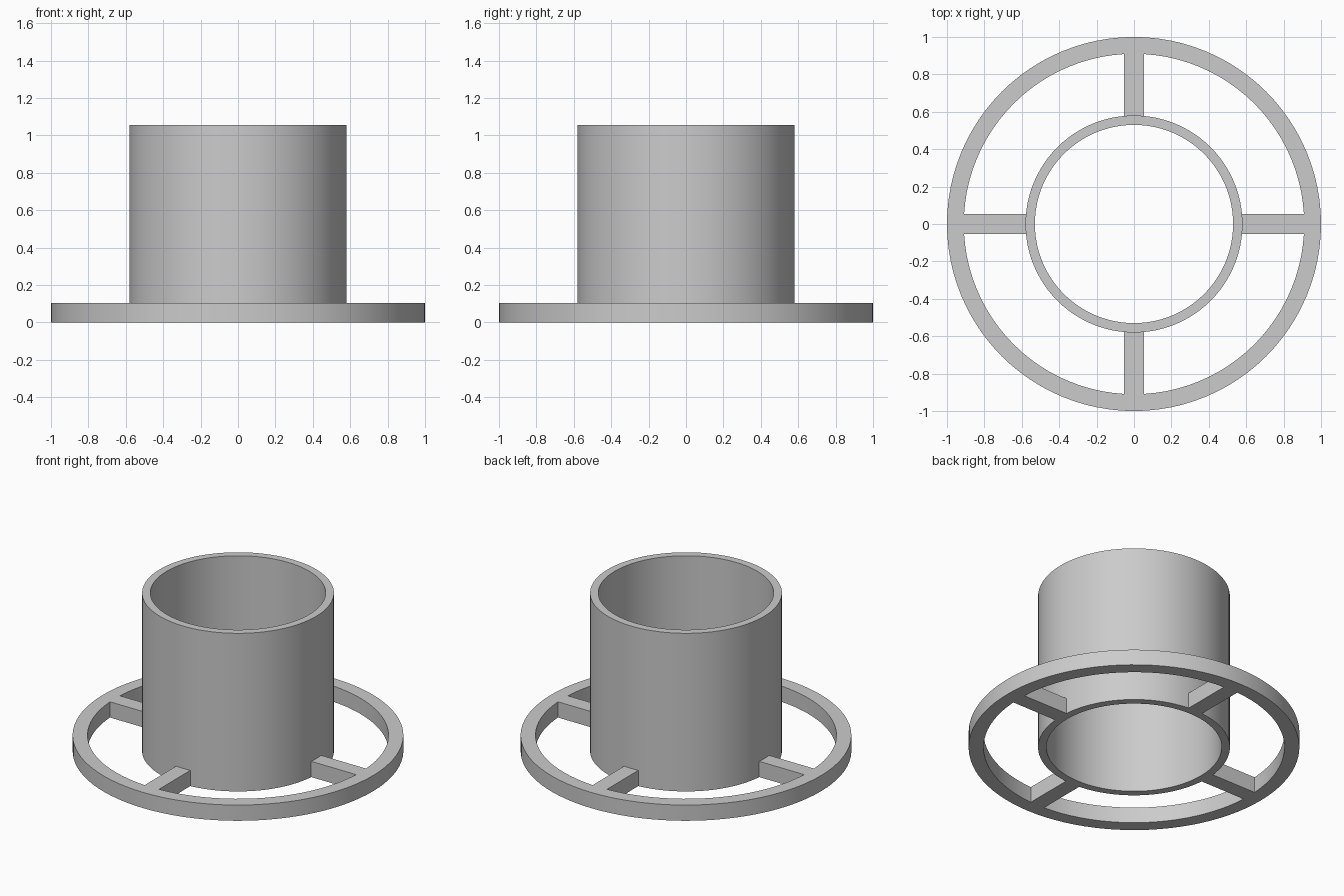
import bpy
import bmesh
from math import cos, sin, pi

SEGMENTS = 96
BASE_H = 0.105
TUBE_H = 1.055
TUBE_OUT, TUBE_IN = 0.58, 0.53
RIM_OUT, RIM_IN = 1.0, 0.91

default_cube = bpy.data.objects.get("Cube")
if default_cube:
    bpy.data.objects.remove(default_cube, do_unlink=True)

# Single grey material
grey = bpy.data.materials.new("light_grey")
grey.use_nodes = True
colour = (0.6, 0.6, 0.6, 1)
grey.diffuse_color = colour
grey.node_tree.nodes["Principled BSDF"].inputs["Base Color"].default_value = colour


def add_object(name, bm):
    bmesh.ops.recalc_face_normals(bm, faces=bm.faces)
    mesh = bpy.data.meshes.new(name)
    bm.to_mesh(mesh)
    bm.free()
    mesh.materials.append(grey)
    obj = bpy.data.objects.new(name, mesh)
    bpy.context.collection.objects.link(obj)
    return obj


def add_ring(name, outer, inner, height):
    """Hollow ring: a rectangular section swept around z."""
    bm = bmesh.new()
    section = [(outer, 0), (outer, height), (inner, height), (inner, 0)]
    loops = []
    for i in range(SEGMENTS):
        a = 2 * pi * i / SEGMENTS
        loops.append([bm.verts.new((r * cos(a), r * sin(a), z)) for r, z in section])
    for i, here in enumerate(loops):
        after = loops[(i + 1) % SEGMENTS]
        for j in range(4):
            k = (j + 1) % 4
            bm.faces.new((here[j], after[j], after[k], here[k]))
    obj = add_object(name, bm)
    bpy.ops.object.select_all(action='DESELECT')
    obj.select_set(True)
    bpy.context.view_layer.objects.active = obj
    bpy.ops.object.shade_smooth_by_angle()


def add_spoke(name, dx, dy):
    """Square bar bridging the tube and the rim."""
    start, end, width = TUBE_OUT - 0.01, RIM_IN + 0.005, 0.105
    bm = bmesh.new()
    bmesh.ops.create_cube(bm, size=1)
    for v in bm.verts:
        along = (start + end) / 2 + v.co.x * (end - start)
        across = v.co.y * width
        v.co = (along * dx - across * dy, along * dy + across * dx,
                (v.co.z + 0.5) * BASE_H)
    add_object(name, bm)


# Central tube and base rim
add_ring("tube", TUBE_OUT, TUBE_IN, TUBE_H)
add_ring("base_rim", RIM_OUT, RIM_IN, BASE_H)

# Four spokes
for side, dx, dy in (("left", 1, 0), ("back", 0, 1), ("right", -1, 0), ("front", 0, -1)):
    add_spoke(side + "_spoke", dx, dy)
